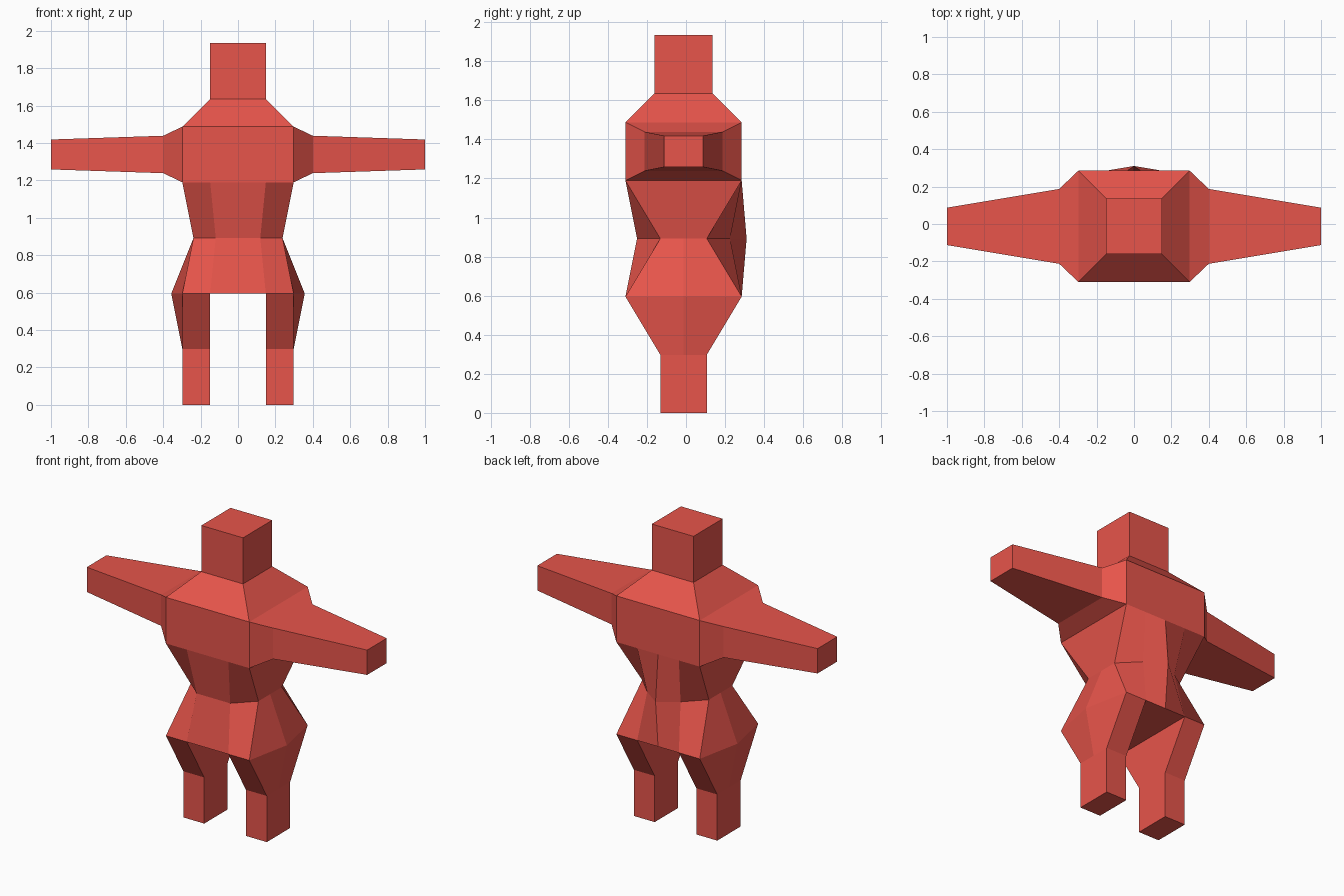
import bpy, bmesh

if "Cube" in bpy.data.objects:
    bpy.data.objects.remove(bpy.data.objects["Cube"])

U = 0.14875          # modelling unit (half the head width)
YC = -0.0125         # body centre line in y

bm = bmesh.new()


def ring(pts, z):
    """Horizontal section given in units, at height z (units)."""
    return [bm.verts.new((x * U, YC + y * U, z * U)) for x, y in pts]


def arm_ring(x, hy, hz):
    """Six-sided section of the arm at a given x."""
    shape = [(-1, -1), (0, -1), (1, -1), (1, 1), (0, 1), (-1, 1)]
    return [bm.verts.new((x, YC + a * hy, 9 * U + b * hz)) for a, b in shape]


def strip(a, b, closed=False, skip=()):
    """Quads between two sections."""
    n = len(a)
    for i in range(n if closed else n - 1):
        if i not in skip:
            j = (i + 1) % n
            bm.faces.new((a[i], a[j], b[j], b[i]))


# Right-half sections, running front to back
chest = [(0, -2), (1, -2), (2, -2), (2, 0), (2, 2), (1, 2), (0, 2)]
head = [(x / 2, y / 2) for x, y in chest]
waist = [(0, -1.6), (.8, -1.6), (1.6, -.8), (1.6, 0), (1.6, .8), (.8, 1.6), (0, 2.17)]
hips = [(0, -2), (1, -2), (2, -2), (2.4, 0), (2, 2), (1, 2), (0, 2)]
thigh = hips[1:6]
shin = [(1, -.8), (2, -.8), (2, 0), (2, .8), (1, .8)]

# Torso, shoulders and head; the chest side stays open for the arm
sections = [ring(hips, 4), ring(waist, 6), ring(chest, 8),
            ring(chest, 10), ring(head, 11), ring(head, 13)]
for i in range(5):
    strip(sections[i], sections[i + 1], skip=(2, 3) if i == 2 else ())
bm.faces.new(sections[-1])

# Crotch
h = sections[0]
bm.faces.new((h[0], h[1], h[5], h[6]))

# Leg
leg = [ring(thigh, 4), ring(shin, 2), ring(shin, 0)]
for a, b in zip(leg, leg[1:]):
    strip(a, b, closed=True)
bm.faces.new(leg[-1])

# Arm
arm = [arm_ring(2 * U, 2 * U, U), arm_ring(0.4, 0.2, 0.1), arm_ring(1.0, 0.1, 0.08)]
for a, b in zip(arm, arm[1:]):
    strip(a, b, closed=True)
bm.faces.new(arm[-1])

# Weld the half and mirror it to the left side
bmesh.ops.remove_doubles(bm, verts=bm.verts[:], dist=1e-4)
bmesh.ops.mirror(bm, geom=bm.verts[:] + bm.edges[:] + bm.faces[:], axis='X', merge_dist=1e-4)
bmesh.ops.remove_doubles(bm, verts=bm.verts[:], dist=1e-4)
bmesh.ops.recalc_face_normals(bm, faces=bm.faces[:])

mesh = bpy.data.meshes.new("body")
bm.to_mesh(mesh)
bm.free()
body = bpy.data.objects.new("body", mesh)
bpy.context.collection.objects.link(body)

# Red body colour
red = bpy.data.materials.new("red")
red.diffuse_color = (0.8, 0.09, 0.07, 1)
red.use_nodes = True
red.node_tree.nodes["Principled BSDF"].inputs["Base Color"].default_value = red.diffuse_color
mesh.materials.append(red)
